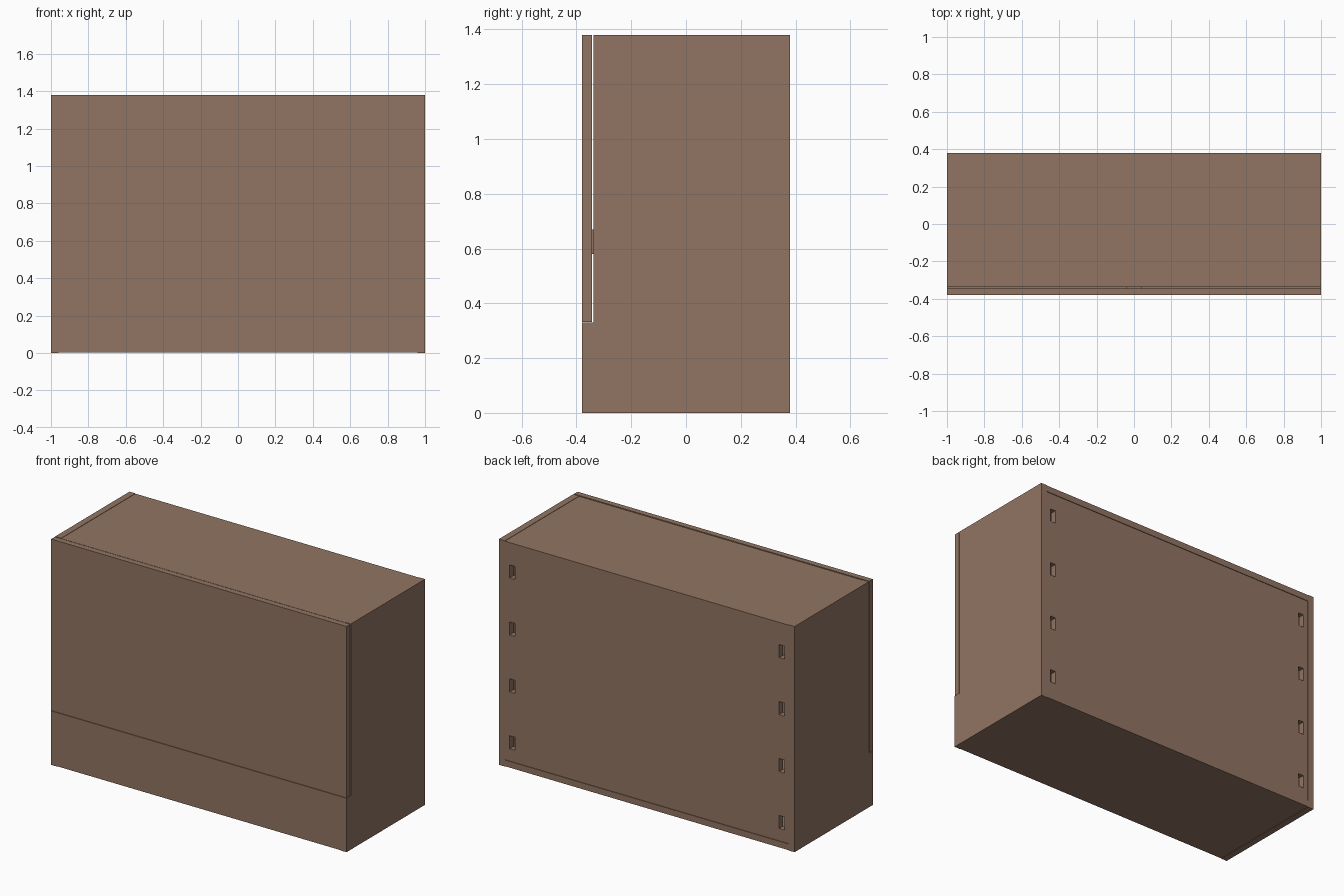
import bpy, bmesh

if "Cube" in bpy.data.objects:
    bpy.data.objects.remove(bpy.data.objects["Cube"])

brown = bpy.data.materials.new("brown wood")
brown.diffuse_color = (0.283, 0.176, 0.124, 1)
brown.use_nodes = True
brown.node_tree.nodes["Principled BSDF"].inputs["Base Color"].default_value = brown.diffuse_color

W, D, H, T = 1.0, 0.38, 1.38, 0.04   # half width, half depth, height, board thickness
FRONT = -0.338                       # front of the carcass behind the door gap
PLINTH = 0.33                        # height of the fixed lower front


def finish(name, bm):
    bmesh.ops.recalc_face_normals(bm, faces=bm.faces)
    me = bpy.data.meshes.new(name)
    bm.to_mesh(me)
    bm.free()
    me.materials.append(brown)
    ob = bpy.data.objects.new(name, me)
    bpy.context.collection.objects.link(ob)
    return ob


def box(name, x0, x1, y0, y1, z0, z1):
    bm = bmesh.new()
    bmesh.ops.create_cube(bm, size=1)
    for v in bm.verts:
        v.co = (x1 if v.co.x > 0 else x0,
                y1 if v.co.y > 0 else y0,
                z1 if v.co.z > 0 else z0)
    return finish(name, bm)


# Side panels: L-shaped profile that steps forward beside the plinth
for name, x0, dx in (("left_side", -W, T), ("right_side", W, -T)):
    bm = bmesh.new()
    profile = [(-D, 0), (D, 0), (D, H), (FRONT, H), (FRONT, PLINTH), (-D, PLINTH)]
    face = bm.faces.new([bm.verts.new((x0, y, z)) for y, z in profile])
    ext = bmesh.ops.extrude_face_region(bm, geom=[face])
    for v in ext["geom"]:
        if isinstance(v, bmesh.types.BMVert):
            v.co.x += dx
    finish(name, bm)

# Top, bottom, inner shelf, plinth and door
I = W - T
box("top_panel", -I, I, FRONT, D, H - T, H - 0.002)
box("bottom_panel", -I, I, FRONT, D, 0.002, T)
box("inner_shelf", -I, I, FRONT, D - T - 0.004, PLINTH - T, PLINTH)
box("plinth_front", -I, I, -D, FRONT, 0.002, PLINTH)
box("door", -W + 0.001, W - 0.001, -D + 0.001, FRONT - 0.006, PLINTH + 0.002, H)
box("door_catch", -0.04, 0.04, FRONT - 0.007, FRONT + 0.03, 0.58, 0.67)

# Back panel: a grid of cells with slots left open down both sides
xs = [-I, -0.93, -0.893, 0.893, 0.93, I]
zs = [T]
for c in (0.155, 0.503, 0.851, 1.2):
    zs += [c - 0.04, c + 0.04]
zs.append(H - T)
bm = bmesh.new()
grid = [[bm.verts.new((x, D - 0.004, z)) for z in zs] for x in xs]
for i in range(len(xs) - 1):
    for j in range(len(zs) - 1):
        if i in (1, 3) and j % 2 == 1:
            continue
        bm.faces.new((grid[i][j], grid[i][j + 1], grid[i + 1][j + 1], grid[i + 1][j]))
ext = bmesh.ops.extrude_face_region(bm, geom=bm.faces[:])
for v in ext["geom"]:
    if isinstance(v, bmesh.types.BMVert):
        v.co.y -= T
# merge the flat cells back into clean boards
finish("back_panel", bm)
